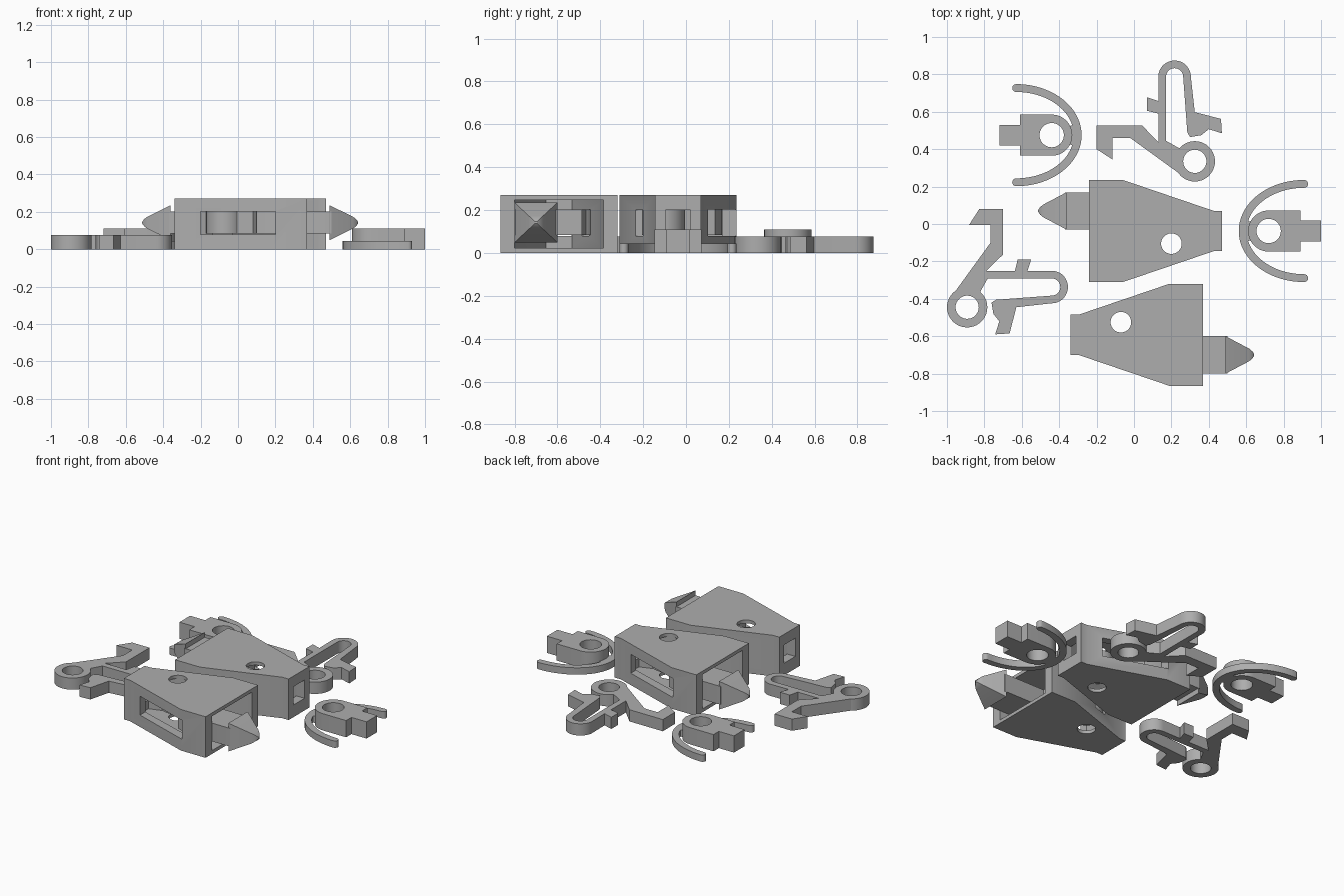
import bpy, bmesh, math
from mathutils import Matrix

if "Cube" in bpy.data.objects:
    bpy.data.objects.remove(bpy.data.objects["Cube"])

mat = bpy.data.materials.new("plain grey")
mat.diffuse_color = (0.42, 0.42, 0.42, 1)
mat.use_nodes = True
mat.node_tree.nodes["Principled BSDF"].inputs["Base Color"].default_value = mat.diffuse_color


def arc(cx, cy, rx, ry, a0, a1, n):
    """Points along an elliptical arc, angles in degrees."""
    out = []
    for i in range(n + 1):
        a = math.radians(a0 + (a1 - a0) * i / n)
        out.append((cx + rx * math.cos(a), cy + ry * math.sin(a)))
    return out


def circle(cx, cy, r, n=40):
    return arc(cx, cy, r, r, 0, 360, n)[:-1]


def rect(x0, x1, y0, y1):
    return [(x0, y0), (x1, y0), (x1, y1), (x0, y1)]


def loft(name, rings):
    """Closed solid through rings with equal point counts."""
    bm = bmesh.new()
    rows = [[bm.verts.new(p) for p in r] for r in rings]
    n = len(rows[0])
    for a, b in zip(rows, rows[1:]):
        for i in range(n):
            j = (i + 1) % n
            bm.faces.new((a[i], a[j], b[j], b[i]))
    bm.faces.new(rows[0][::-1])
    bm.faces.new(rows[-1])
    bmesh.ops.recalc_face_normals(bm, faces=bm.faces)
    me = bpy.data.meshes.new(name)
    bm.to_mesh(me)
    bm.free()
    me.materials.append(mat)
    ob = bpy.data.objects.new(name, me)
    bpy.context.collection.objects.link(ob)
    return ob


def prism(name, pts, z0, z1):
    return loft(name, [[(x, y, z) for x, y in pts] for z in (z0, z1)])


def combine(ob, op, *others):
    """Apply booleans and discard the helper solids."""
    for o in others:
        m = ob.modifiers.new(op, 'BOOLEAN')
        m.operation, m.solver, m.object = op, 'EXACT', o
    bpy.context.view_layer.update()
    dg = bpy.context.evaluated_depsgraph_get()
    me = bpy.data.meshes.new_from_object(ob.evaluated_get(dg))
    ob.modifiers.clear()
    ob.data = me
    for o in others:
        bpy.data.objects.remove(o)


def finish(ob, matrix):
    """Smooth the round walls and place the second copy."""
    bpy.ops.object.select_all(action='DESELECT')
    ob.select_set(True)
    bpy.context.view_layer.objects.active = ob
    bpy.ops.object.shade_smooth_by_angle(angle=math.radians(25))
    twin = ob.copy()
    twin.name = ob.name + "_second"
    twin.matrix_world = matrix
    bpy.context.collection.objects.link(twin)


def turn(x, y, deg=180):
    return Matrix.Translation((x, y, 0)) @ Matrix.Rotation(math.radians(deg), 4, 'Z')


# Housing: tapered hollow box, centre line y = CY
CY = -0.5925
HX, HY = -0.07, -0.525


def mirrored(half):
    return [(x, CY + h) for x, h in half] + [(x, CY - h) for x, h in reversed(half)]


housing = prism("housing", mirrored([(0.37, 0.273), (0.19, 0.273), (-0.295, 0.108), (-0.34, 0.108)]), 0, 0.27)
combine(housing, 'DIFFERENCE',
        prism("cavity", mirrored([(0.45, 0.208), (0.18, 0.208), (-0.28, 0.06)]), 0.022, 0.248),
        prism("end_window", rect(-0.4, -0.25, CY - 0.058, CY + 0.058), 0.08, 0.2),
        prism("side_window", rect(-0.2, 0.2, -0.95, CY - 0.01), 0.078, 0.202),
        prism("side_slot", rect(-0.135, -0.03, CY + 0.01, -0.3), 0.08, 0.2),
        prism("pin_hole", circle(HX, HY, 0.055), -0.1, 0.4))

# Bolt inside the housing, with a pivot ring and stepped shank
bolt = prism("bolt", [(0.5, -0.799), (0.18, -0.797), (0.1, -0.765), (0.08, -0.6), (HX, -0.6),
                      (HX, -0.45), (0.1, -0.485), (0.2, -0.485), (0.2, -0.6), (0.5, -0.6)], 0.083, 0.203)
combine(bolt, 'UNION', prism("ring", circle(HX, HY, 0.1), 0.083, 0.203))
combine(bolt, 'DIFFERENCE', prism("hole", circle(HX, HY, 0.055), 0, 0.3))

# Pointed bolt head with a blunted tip
head = loft("bolt_head", [[(x, -0.7 + s * 0.1 * a, 0.142 + s * 0.093 * b)
                           for a, b in ((-1, -1), (1, -1), (1, 1), (-1, 1))]
                          for x, s in ((0.49, 1), (0.615, 0.34), (0.632, 0.2), (0.642, 0.05))])
for ob in (housing, bolt, head):
    finish(ob, turn(0.13, -0.63))

# Button: round-nosed body with tab and pin hole
BY = -0.0375
body = prism("button_body", arc(0.72, BY, 0.11, 0.11, 90, 270, 24)
             + [(0.89, BY - 0.11), (0.89, BY - 0.055), (1.0, BY - 0.055),
                (1.0, BY + 0.055), (0.89, BY + 0.055), (0.89, BY + 0.11)], 0, 0.11)
combine(body, 'DIFFERENCE', prism("hole", circle(0.72, BY, 0.065), -0.1, 0.3))

# Curved leaf spring around the button nose
spring = prism("button_spring", arc(0.91, BY, 0.35, 0.273, 90, 270, 40)
               + arc(0.91, BY - 0.252, 0.021, 0.021, -90, 90, 8)[1:-1]
               + arc(0.91, BY, 0.308, 0.231, 270, 90, 40)
               + arc(0.91, BY + 0.252, 0.021, 0.021, -90, 90, 8)[1:-1], 0, 0.045)
bridge = prism("spring_bridge", [(0.585, BY - 0.06), (0.64, BY - 0.045),
                                 (0.64, BY + 0.045), (0.585, BY + 0.06)], 0, 0.045)
for ob in (body, spring, bridge):
    finish(ob, turn(0.28, 0.4375))

# Latch lever: hook, bent spring arm, trigger and pivot ring
RX, RY = 0.325, 0.335
latch = prism("latch", [(-0.2, 0.527), (0.043, 0.527), (0.132, 0.436), (0.132, 0.59), (0.07, 0.605),
                        (0.07, 0.677), (0.132, 0.657)]
              + arc(0.217, 0.787, 0.087, 0.087, 180, 0, 24)
              + [(0.325, 0.598), (0.465, 0.562), (0.47, 0.485), (0.4, 0.507), (0.36, 0.475),
                 (0.3, 0.465), (0.285, 0.49)]
              + arc(0.217, 0.787, 0.046, 0.046, 0, 180, 20)
              + [(0.171, 0.445), (0.26, 0.395), (RX, RY), (0.235, 0.275), (-0.02, 0.46),
                 (-0.115, 0.46), (-0.115, 0.345), (-0.2, 0.4)], 0, 0.077)
combine(latch, 'UNION', prism("ring", circle(RX, RY, 0.108), 0, 0.077))
combine(latch, 'DIFFERENCE', prism("hole", circle(RX, RY, 0.062), -0.1, 0.3))
finish(latch, turn(-0.892, -0.445, -90) @ Matrix.Translation((-RX, -RY, 0)))
